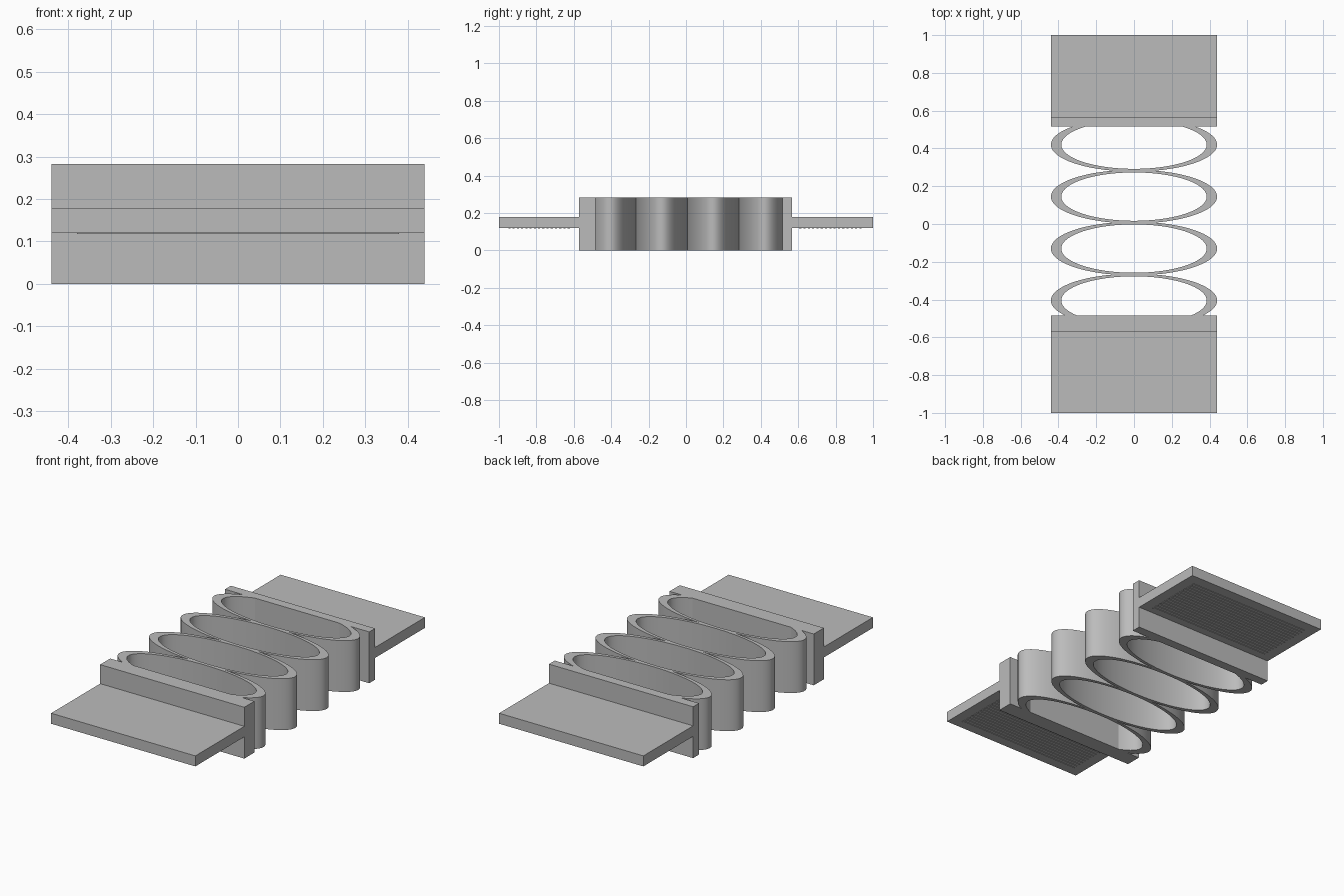
import bpy, bmesh
from math import cos, sin, tau

cube = bpy.data.objects.get("Cube")
if cube:
    bpy.data.objects.remove(cube, do_unlink=True)

HEIGHT = 0.283
HALF_WIDTH = 0.44

grey = bpy.data.materials.new("light grey plastic")
grey.use_nodes = True
COLOUR = (0.5, 0.5, 0.5, 1)
grey.diffuse_color = COLOUR
grey.node_tree.nodes["Principled BSDF"].inputs["Base Color"].default_value = COLOUR


def finish(name, bm, smooth=False):
    bmesh.ops.recalc_face_normals(bm, faces=bm.faces)
    mesh = bpy.data.meshes.new(name)
    bm.to_mesh(mesh)
    bm.free()
    mesh.materials.append(grey)
    obj = bpy.data.objects.new(name, mesh)
    bpy.context.collection.objects.link(obj)
    if smooth:
        bpy.ops.object.select_all(action="DESELECT")
        obj.select_set(True)
        bpy.context.view_layer.objects.active = obj
        bpy.ops.object.shade_smooth_by_angle()
    return obj


def add_box(bm, x, y0, y1, z0, z1):
    """Box spanning -x..x, y0..y1, z0..z1."""
    verts = bmesh.ops.create_cube(bm, size=1)["verts"]
    for v in verts:
        v.co.x *= 2 * x
        v.co.y = y1 if v.co.y > 0 else y0
        v.co.z = z1 if v.co.z > 0 else z0


def elliptical_ring(name, y, y_limit, segments=96):
    """Upright oval tube, thick at the tips and thin at the contact lines."""
    bm = bmesh.new()
    loops = []
    for rx, ry, z in ((HALF_WIDTH, 0.142, 0), (HALF_WIDTH, 0.142, HEIGHT),
                      (0.385, 0.128, HEIGHT), (0.385, 0.128, 0)):
        angles = [tau * i / segments for i in range(segments)]
        loops.append([bm.verts.new((rx * cos(a), y + ry * sin(a), z)) for a in angles])
    for k in range(4):
        a, b = loops[k], loops[(k + 1) % 4]
        for i in range(segments):
            j = (i + 1) % segments
            bm.faces.new((a[i], a[j], b[j], b[i]))
    # End rings stop inside their wall
    if y_limit is not None:
        bmesh.ops.bisect_plane(bm, geom=bm.verts[:] + bm.edges[:] + bm.faces[:],
                               plane_co=(0, y_limit, 0),
                               plane_no=(0, 1 if y_limit > 0 else -1, 0),
                               clear_outer=True)
    finish(name, bm, smooth=True)


# Bellows of four oval rings
for i, limit in enumerate((-0.52, None, None, 0.54)):
    elliptical_ring(f"bellows_ring_{i + 1}", -0.405 + 0.275 * i, limit)

# End walls
for name, y0, y1 in (("front_wall", -0.573, -0.485), ("back_wall", 0.515, 0.566)):
    bm = bmesh.new()
    add_box(bm, HALF_WIDTH, y0, y1, 0, HEIGHT)
    finish(name, bm)

# Mounting plates with fine ribs underneath
for name, y0, y1 in (("front_plate", -1.0, -0.56), ("back_plate", 0.555, 1.0)):
    bm = bmesh.new()
    add_box(bm, HALF_WIDTH, y0, y1, 0.12, 0.178)
    finish(name, bm)
    bm = bmesh.new()
    ribs = 15
    pitch = (y1 - y0 - 0.1) / ribs
    for r in range(ribs):
        start = y0 + 0.05 + r * pitch
        add_box(bm, 0.38, start, start + pitch * 0.5, 0.117, 0.122)
    finish(name + "_ribs", bm)
